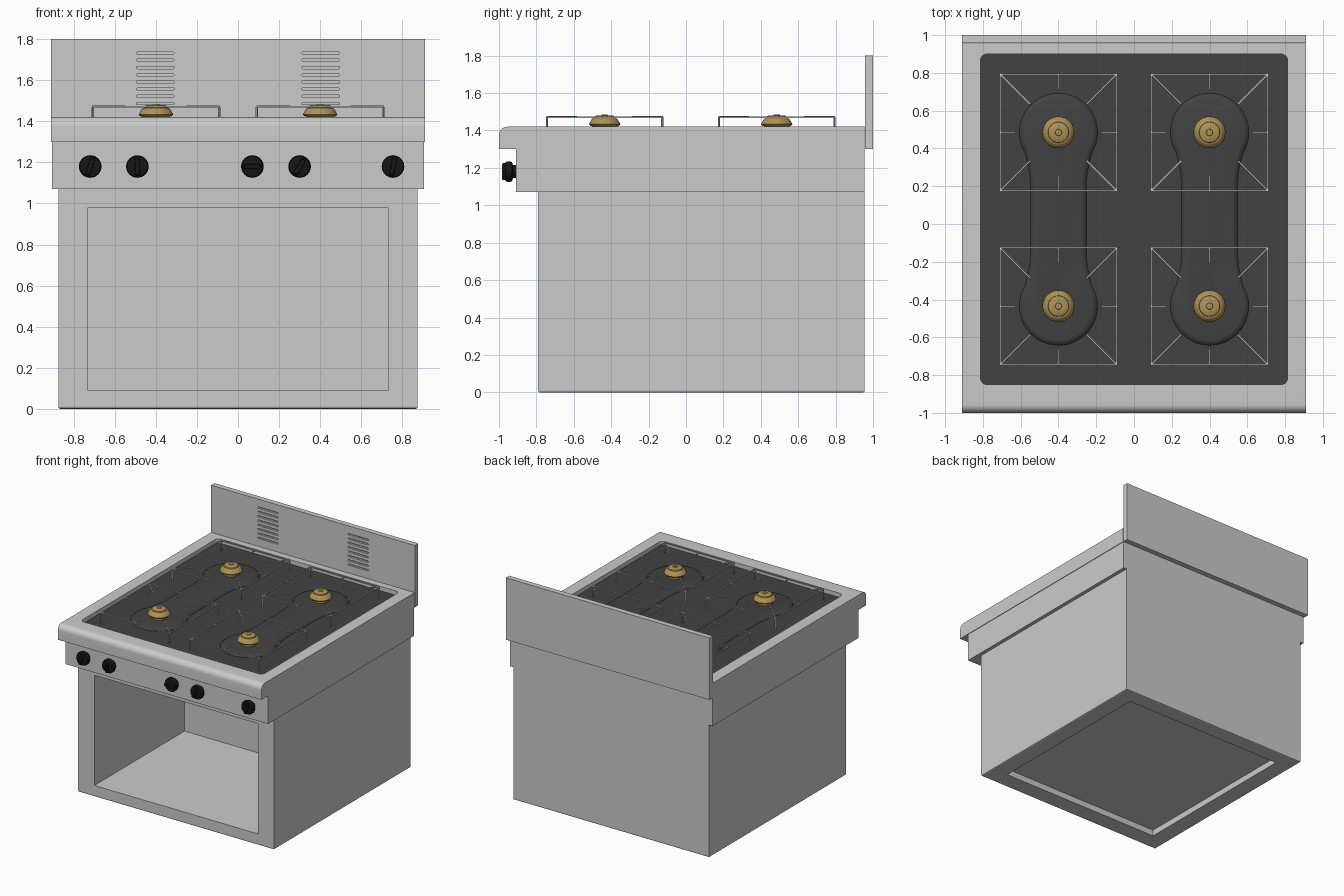
import bpy, bmesh, math
from mathutils import Vector, Matrix

if "Cube" in bpy.data.objects:
    bpy.data.objects.remove(bpy.data.objects["Cube"])


def material(name, col):
    m = bpy.data.materials.new(name)
    m.diffuse_color = (*col, 1)
    m.use_nodes = True
    m.node_tree.nodes["Principled BSDF"].inputs["Base Color"].default_value = m.diffuse_color
    return m


DARK = material("dark_enamel", (0.055, 0.055, 0.055))
BLACK = material("black_plastic", (0.008, 0.008, 0.008))
BRASS = material("brass", (0.42, 0.29, 0.09))


def finish(name, bm, mat=None, smooth=True):
    bmesh.ops.recalc_face_normals(bm, faces=bm.faces)
    me = bpy.data.meshes.new(name)
    bm.to_mesh(me)
    bm.free()
    ob = bpy.data.objects.new(name, me)
    bpy.context.collection.objects.link(ob)
    if mat:
        me.materials.append(mat)
    bpy.ops.object.select_all(action='DESELECT')
    bpy.context.view_layer.objects.active = ob
    ob.select_set(True)
    if smooth:
        bpy.ops.object.shade_smooth_by_angle(angle=math.radians(35))
    return ob


def add_loft(bm, loops):
    """Skin matching rings of points and cap both ends."""
    rings = [[bm.verts.new(p) for p in loop] for loop in loops]
    n = len(rings[0])
    for a, b in zip(rings, rings[1:]):
        for i in range(n):
            bm.faces.new((a[i], a[(i + 1) % n], b[(i + 1) % n], b[i]))
    bm.faces.new(rings[0][::-1])
    bm.faces.new(rings[-1])


def add_box(bm, lo, hi):
    (x0, y0, z0), (x1, y1, z1) = lo, hi
    add_loft(bm, [[(x0, y0, z), (x1, y0, z), (x1, y1, z), (x0, y1, z)] for z in (z0, z1)])


def box(name, lo, hi, mat=None):
    bm = bmesh.new()
    add_box(bm, lo, hi)
    return finish(name, bm, mat, False)


def rounded_rect(x0, x1, y0, y1, r, n=6):
    pts = []
    for k, (cx, cy) in enumerate([(x1 - r, y1 - r), (x0 + r, y1 - r), (x0 + r, y0 + r), (x1 - r, y0 + r)]):
        for i in range(n + 1):
            a = math.pi / 2 * (k + i / n)
            pts.append((cx + r * math.cos(a), cy + r * math.sin(a)))
    return pts


def cut(ob, cutter):
    cutter.hide_render = True
    mod = ob.modifiers.new("cut", 'BOOLEAN')
    mod.object, mod.operation, mod.solver = cutter, 'DIFFERENCE', 'EXACT'
    bpy.ops.object.select_all(action='DESELECT')
    bpy.context.view_layer.objects.active = ob
    ob.select_set(True)
    bpy.ops.object.modifier_apply(modifier=mod.name)
    bpy.data.objects.remove(cutter)


def lathe(name, prof, matrix, mat, seg=32):
    bm = bmesh.new()
    add_loft(bm, [[matrix @ Vector((r * math.cos(2 * math.pi * i / seg), r * math.sin(2 * math.pi * i / seg), z))
                   for i in range(seg)] for r, z in prof])
    return finish(name, bm, mat)


# Cabinet with open front compartment and recessed underside
bm = bmesh.new()
add_loft(bm, [[(sx * (0.875 - d), y, z) for sx, y in
               ((-1, -0.79 + d), (1, -0.79 + d), (1, 0.955 - d), (-1, 0.955 - d))]
              for d, z in ((0.008, 0), (0.002, 0.003), (0, 0.01), (0, 1.07))])
cabinet = finish("cabinet", bm, None, False)
cut(cabinet, box("compartment_cutter", (-0.73, -0.9, 0.09), (0.73, 0.36, 0.98)))
cut(cabinet, box("underside_cutter", (-0.733, -0.645, -0.1), (0.733, 0.826, 0.05)))

# Control panel housing
box("control_housing", (-0.905, -0.91, 1.07), (0.905, 0.955, 1.30))

# Hob surround: rounded front edge, pocket in the top
prof = [(0.955, 1.30), (0.955, 1.42)]
prof += [(-0.955 - 0.045 * math.sin(a), 1.375 + 0.045 * math.cos(a))
         for a in (math.pi / 2 * i / 8 for i in range(9))]
prof += [(-1.0, 1.30)]
bm = bmesh.new()
add_loft(bm, [[(x, y, z) for y, z in prof] for x in (-0.91, 0.91)])
surround = finish("hob_surround", bm)
FLOOR = 1.385
outline = rounded_rect(-0.813, 0.813, -0.85, 0.90, 0.035)
bm = bmesh.new()
add_loft(bm, [[(x, y, z) for x, y in outline] for z in (FLOOR - 0.01, 1.5)])
cut(surround, finish("hob_cutter", bm, None, False))

# Dark hob plate
bm = bmesh.new()
add_loft(bm, [[(x, y, z) for x, y in outline] for z in (FLOOR - 0.01, FLOOR)])
finish("hob_plate", bm, DARK, False)

YF, YR = -0.435, 0.485


def pan_outline(cx, d):
    """Two circles joined by a narrower neck, inset by d."""
    r, w = 0.21 - d, 0.15 - d
    mid = (YF + YR) / 2
    half = [(w, 0.19), (w + 0.006, 0.25)]
    a0 = math.radians(-32)
    for i in range(17):
        a = a0 + (math.pi / 2 - a0) * i / 16
        half.append((r * math.cos(a), YR - mid + r * math.sin(a)))
    right = [(x, -y) for x, y in half[::-1]] + half
    full = right + [(-x, y) for x, y in right[::-1][1:-1]]
    return [(cx + x, mid + y) for x, y in full]


# Raised burner pans
for cx in (-0.4, 0.4):
    bm = bmesh.new()
    add_loft(bm, [[(x, y, z) for x, y in pan_outline(cx, d)]
                  for d, z in ((0, FLOOR - 0.003), (0.006, FLOOR + 0.004),
                               (0.018, FLOOR + 0.015), (0.03, FLOOR + 0.018))])
    finish("burner_pan", bm, DARK)


def add_bar(bm, a, b, t=0.004):
    a, b = Vector(a), Vector(b)
    d = (b - a).normalized()
    u = d.orthogonal().normalized() if abs(d.z) > 0.5 else d.cross(Vector((0, 0, 1)))
    v = d.cross(u)
    add_loft(bm, [[p + u * t * i + v * t * j for i, j in ((-1, -1), (1, -1), (1, 1), (-1, 1))] for p in (a, b)])


# Burners and pan supports
burner = [(0.06, 1.395), (0.06, 1.42), (0.078, 1.426), (0.084, 1.434), (0.068, 1.462),
          (0.06, 1.466), (0.056, 1.466), (0.054, 1.474), (0.046, 1.479), (0.018, 1.48), (0.016, 1.485)]
for cx in (-0.4, 0.4):
    for cy in (YF, YR):
        lathe("burner", burner, Matrix.Translation((cx, cy, 0)), BRASS)
        bm = bmesh.new()
        h, z = 0.308, 1.471
        for k in range(4):
            R = Matrix.Translation((cx, cy, 0)) @ Matrix.Rotation(k * math.pi / 2, 4, 'Z')
            for a, b in (((-h, -h, z), (h, -h, z)),
                         ((-h, -h, z), (-h, -h, FLOOR)),
                         ((-h, -h, z + 0.003), (-0.15, -0.15, z + 0.003)),
                         ((0, -h, z + 0.003), (0, -h + 0.08, z + 0.003))):
                add_bar(bm, R @ Vector(a), R @ Vector(b))
        finish("pan_support", bm, None, False)

# Control knobs with grip ridge
knob = [(0.035, -0.005), (0.035, 0.015), (0.05, 0.02), (0.055, 0.03), (0.055, 0.045), (0.05, 0.055), (0.04, 0.058)]
for kx, turn in ((-0.72, 70), (-0.49, 90), (0.07, 0), (0.30, 60), (0.755, 80)):
    M = Matrix.Translation((kx, -0.91, 1.18)) @ Matrix.Rotation(math.pi / 2, 4, 'X')
    lathe("knob", knob, M, BLACK)
    bm = bmesh.new()
    ridge = rounded_rect(-0.046, 0.046, -0.012, 0.012, 0.011, 4)
    T = M @ Matrix.Rotation(math.radians(turn), 4, 'Z')
    add_loft(bm, [[T @ Vector((x * s, y * s, z)) for x, y in ridge]
                  for s, z in ((1, 0.05), (1, 0.068), (0.85, 0.075))])
    finish("knob_grip", bm, BLACK)

# Backsplash with vent slots
splash = box("backsplash", (-0.91, 0.957, 1.30), (0.91, 1.0, 1.80))
bm = bmesh.new()
for cx in (-0.403, 0.403):
    for i in range(8):
        zc = 1.732 - 0.035 * i
        slot = rounded_rect(cx - 0.092, cx + 0.092, zc - 0.006, zc + 0.006, 0.0058, 3)
        add_loft(bm, [[(x, y, z) for x, z in slot] for y in (0.9, 0.972)])
cut(splash, finish("vent_cutter", bm, None, False))
